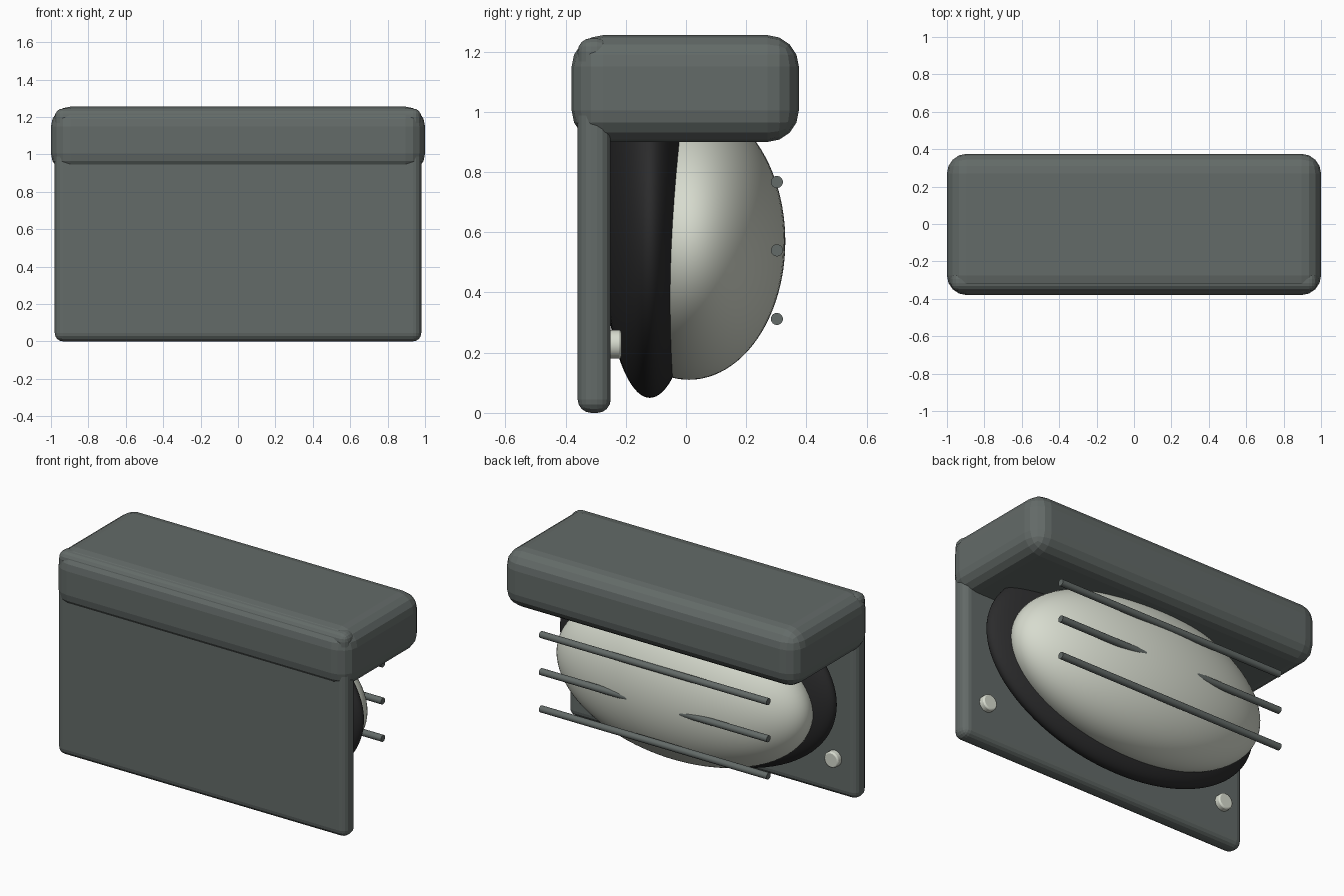
import bpy
import math

cube = bpy.data.objects.get("Cube")
if cube:
    bpy.data.objects.remove(cube, do_unlink=True)


def material(name, rgb):
    m = bpy.data.materials.new(name)
    m.use_nodes = True
    m.diffuse_color = (*rgb, 1)
    m.node_tree.nodes["Principled BSDF"].inputs["Base Color"].default_value = (*rgb, 1)
    return m


GREY = material("green grey", (0.125, 0.145, 0.138))
BLACK = material("soft black", (0.024, 0.024, 0.025))
PALE = material("pale ivory", (0.68, 0.71, 0.62))


def finish(name, mat):
    ob = bpy.context.object
    ob.name = name
    ob.data.materials.append(mat)
    return ob


def bevel(ob, width, segments):
    mod = ob.modifiers.new("rounding", "BEVEL")
    mod.width = width
    mod.segments = segments
    mod.limit_method = "ANGLE"


def rounded_box(name, mat, low, high, width):
    """Box between two corners with rounded edges."""
    centre = [(a + b) / 2 for a, b in zip(low, high)]
    bpy.ops.mesh.primitive_cube_add(size=1, location=centre)
    ob = finish(name, mat)
    ob.scale = [b - a for a, b in zip(low, high)]
    bpy.ops.object.transform_apply(location=False, rotation=False, scale=True)
    bevel(ob, width, 4)


def ellipsoid(name, mat, centre, radii):
    bpy.ops.mesh.primitive_uv_sphere_add(segments=96, ring_count=48, radius=1, location=centre)
    ob = finish(name, mat)
    ob.scale = radii
    bpy.ops.object.transform_apply(location=False, rotation=False, scale=True)
    bpy.ops.object.shade_smooth()


def rod(name, mat, centre, radius, length, rotation):
    bpy.ops.mesh.primitive_cylinder_add(vertices=32, radius=radius, depth=length,
                                        location=centre, rotation=rotation)
    ob = finish(name, mat)
    bpy.ops.object.shade_smooth_by_angle(angle=math.radians(35))
    return ob


# Front plate and the hood on top of it
rounded_box("front_plate", GREY, (-0.98, -0.36, 0), (0.98, -0.25, 1.245), 0.045)
rounded_box("hood", GREY, (-1, -0.38, 0.9), (1, 0.375, 1.255), 0.105)

# Dark rim and the pale dome bulging out of it
ellipsoid("dome_rim", BLACK, (0, -0.12, 0.62), (0.93, 0.16, 0.57))
ellipsoid("dome", PALE, (0, 0.01, 0.57), (0.84, 0.32, 0.46))

# Guard bars across the dome
for label, z in (("lower", 0.312), ("middle", 0.54), ("upper", 0.767)):
    rod(label + "_guard_bar", GREY, (0, 0.302, z), 0.02, 1.54, (0, math.pi / 2, 0))

# Bolts on the back of the plate
for label, side in (("left", 1), ("right", -1)):
    bolt = rod(label + "_bolt", PALE, (side * 0.83, -0.24, 0.228), 0.048, 0.05,
               (math.pi / 2, 0, 0))
    bevel(bolt, 0.008, 2)
